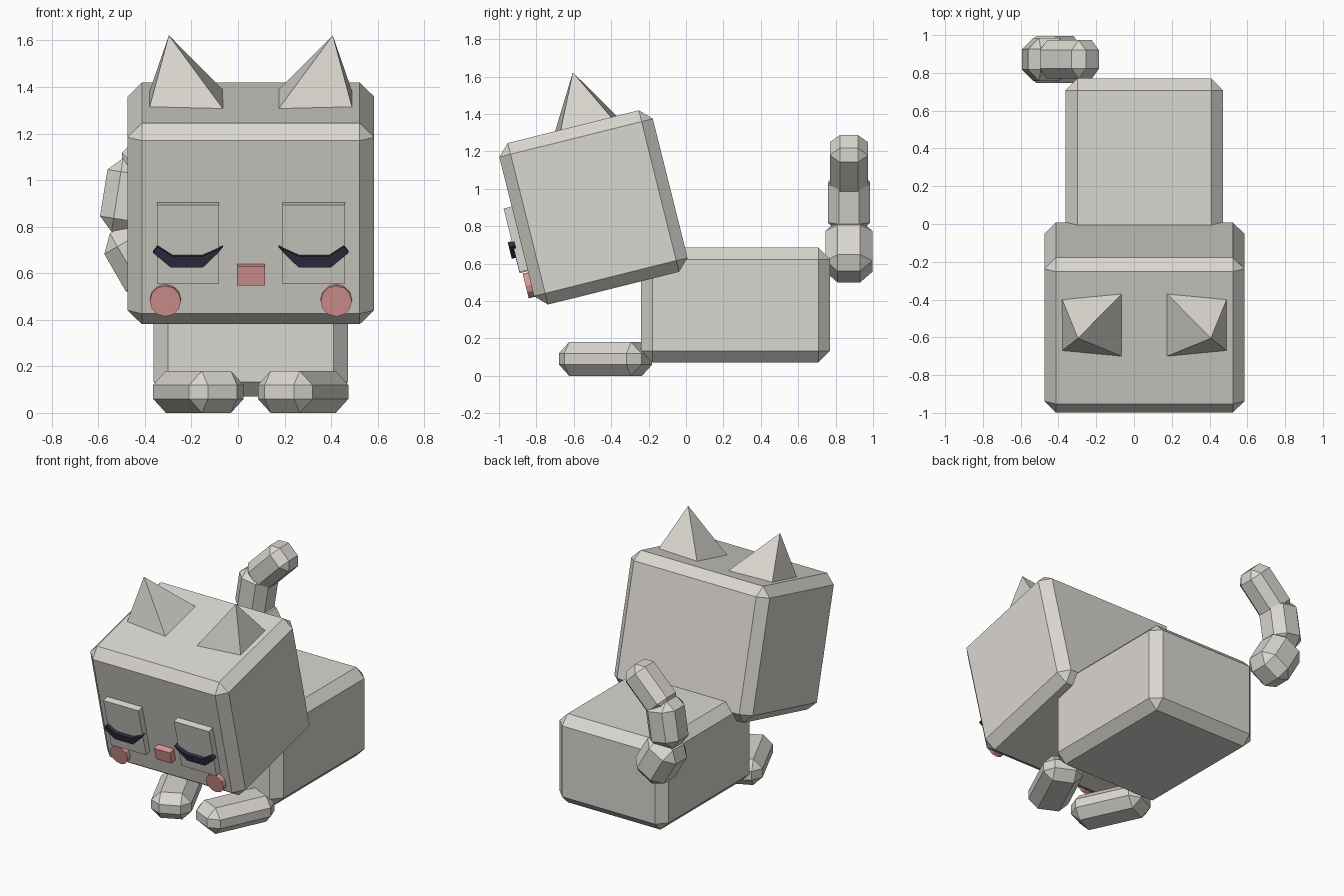
import bpy, bmesh, math
from mathutils import Matrix, Vector

cube = bpy.data.objects.get("Cube")
if cube:
    bpy.data.objects.remove(cube, do_unlink=True)

MID = 0.055  # x of the symmetry plane of head, body and feet


def material(name, rgb):
    mat = bpy.data.materials.new(name)
    mat.use_nodes = True
    mat.diffuse_color = (*rgb, 1)
    mat.node_tree.nodes["Principled BSDF"].inputs["Base Color"].default_value = (*rgb, 1)
    return mat


FUR = material("warm_grey_fur", (0.70, 0.68, 0.63))
PINK = material("soft_pink", (0.74, 0.33, 0.32))
DARK = material("dark_navy", (0.027, 0.027, 0.052))


def finish(bm, name, mat, matrix):
    bm.transform(matrix)
    bmesh.ops.recalc_face_normals(bm, faces=bm.faces)
    mesh = bpy.data.meshes.new(name)
    bm.to_mesh(mesh)
    bm.free()
    mesh.materials.append(mat)
    obj = bpy.data.objects.new(name, mesh)
    bpy.context.collection.objects.link(obj)
    return obj


def box(name, half, mat, matrix, chamfer=0):
    """Box with the given half sizes and optional chamfered edges."""
    bm = bmesh.new()
    bmesh.ops.create_cube(bm, size=2, matrix=Matrix.Diagonal((*half, 1)))
    if chamfer:
        bmesh.ops.bevel(bm, geom=bm.edges[:], offset=chamfer, segments=1,
                        profile=0.5, affect='EDGES')
    return finish(bm, name, mat, matrix)


def plate(name, outline, front, back, mat, matrix):
    """Outline in x and z, extruded from front to back along y."""
    bm = bmesh.new()
    face = bm.faces.new([bm.verts.new((x, front, z)) for x, z in outline])
    new = bmesh.ops.extrude_face_region(bm, geom=[face])["geom"]
    verts = [v for v in new if isinstance(v, bmesh.types.BMVert)]
    bmesh.ops.translate(bm, verts=verts, vec=(0, back - front, 0))
    return finish(bm, name, mat, matrix)


def pyramid(name, base, tip, mat, matrix):
    bm = bmesh.new()
    ring = [bm.verts.new(p) for p in base]
    apex = bm.verts.new(tip)
    bm.faces.new(ring)
    for i, v in enumerate(ring):
        bm.faces.new((v, ring[(i + 1) % len(ring)], apex))
    return finish(bm, name, mat, matrix)


def at(x, y, z):
    return Matrix.Translation((x, y, z))


# Body and tilted head
box("body", (0.417, 0.505, 0.307), FUR, at(MID, 0.265, 0.378), 0.062)
HEAD = at(MID, -0.495, 0.90) @ Matrix.Rotation(math.radians(14), 4, 'X')
box("head", (0.53, 0.423, 0.445), FUR, HEAD, 0.062)

# Nose
box("nose", (0.06, 0.035, 0.042), PINK, HEAD @ at(0, -0.433, -0.204))

# Paired parts: feet, ears and face details
LID = [(0.12, -0.072), (0.145, -0.102), (0.205, -0.161), (0.345, -0.161),
       (0.42, -0.097), (0.40, -0.07), (0.335, -0.113), (0.21, -0.113)]
for side, s in (("left", 1), ("right", -1)):
    turn = Matrix.Rotation(math.radians(-25 * s), 4, 'Z')
    box(side + "_foot", (0.129, 0.243, 0.09), FUR,
        at(MID + 0.225 * s, -0.43, 0.09) @ turn, 0.06)

    mirror = Matrix.Diagonal((s, 1, 1, 1))
    base = [(0.12, -0.70, 1.307), (0.435, -0.67, 1.314),
            (0.435, -0.40, 1.382), (0.12, -0.37, 1.389)]
    pyramid(side + "_ear", base, (0.352, -0.605, 1.622), FUR, at(MID, 0, 0) @ mirror)

    box(side + "_eye_panel", (0.134, 0.035, 0.175), FUR,
        HEAD @ at(0.27 * s, -0.432, -0.065))
    plate(side + "_closed_eye", LID, -0.49, -0.455, DARK, HEAD @ mirror)

    ring = [Vector((0.367 + 0.067 * math.cos(a), -0.32 + 0.068 * math.sin(a)))
            for a in (math.tau * i / 12 for i in range(12))]
    plate(side + "_cheek", ring, -0.453, -0.41, PINK, HEAD @ mirror)

# Curling tail: name, centre x, z, half width, half length, lean in degrees
TAIL = [("tail_base", -0.42, 0.665, 0.125, 0.157, -30),
        ("tail_middle", -0.465, 0.928, 0.113, 0.16, 9),
        ("tail_tip", -0.342, 1.13, 0.102, 0.172, 45)]
for name, x, z, w, l, lean in TAIL:
    box(name, (w, w, l), FUR,
        at(x, 0.871, z) @ Matrix.Rotation(math.radians(lean), 4, 'Y'), w * 0.52)
